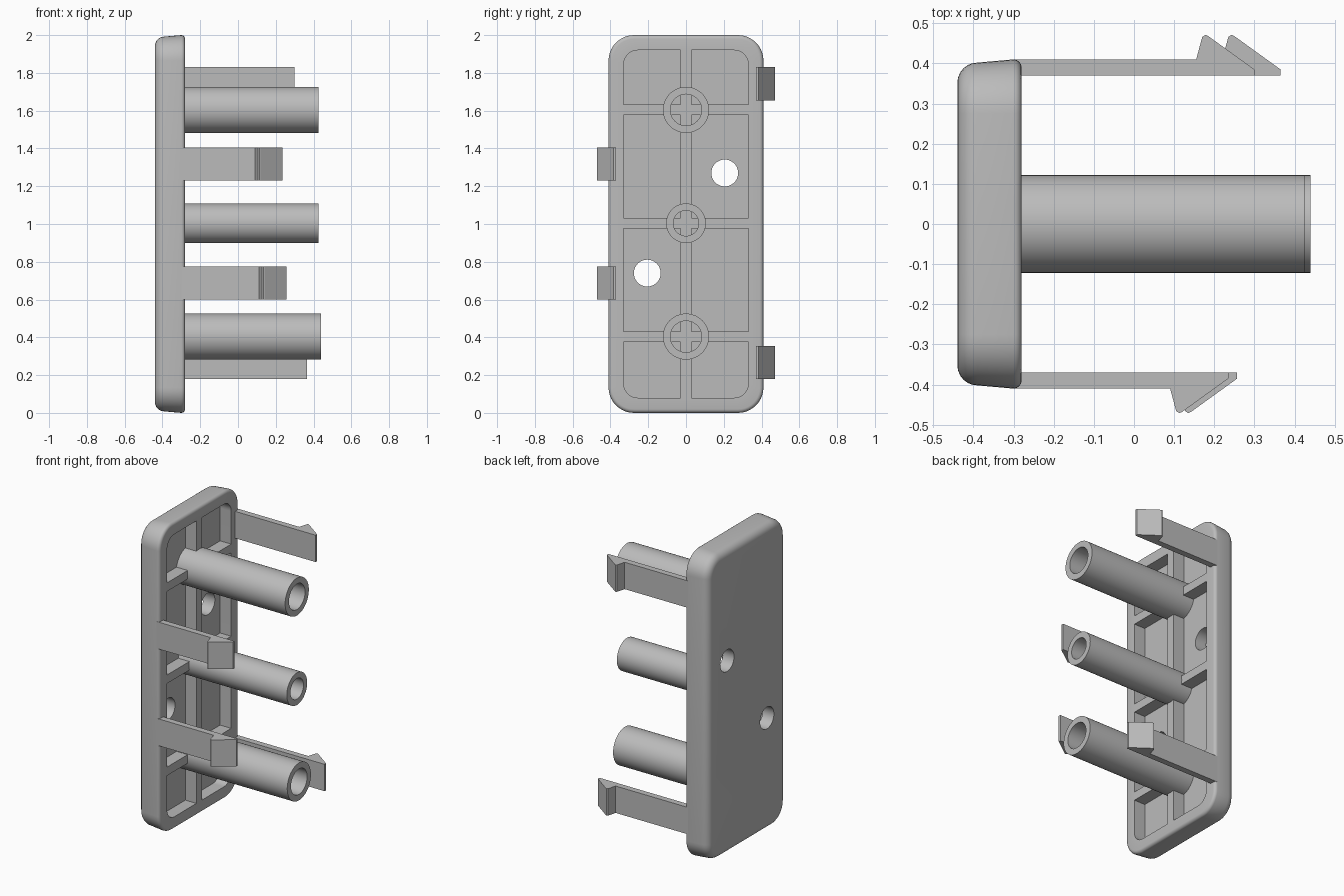
import bpy, bmesh, math
from mathutils import Matrix

old = bpy.data.objects.get("Cube")
if old:
    bpy.data.objects.remove(old, do_unlink=True)

grey = bpy.data.materials.new("plain grey")
grey.use_nodes = True
grey.diffuse_color = (0.5, 0.5, 0.5, 1)
grey.node_tree.nodes["Principled BSDF"].inputs["Base Color"].default_value = (0.5, 0.5, 0.5, 1)

BACK, FLOOR, RIM = -0.44, -0.36, -0.28
MID = 1.0


def make(name, bm, smooth=True):
    bmesh.ops.recalc_face_normals(bm, faces=bm.faces)
    mesh = bpy.data.meshes.new(name)
    bm.to_mesh(mesh)
    bm.free()
    mesh.materials.append(grey)
    ob = bpy.data.objects.new(name, mesh)
    bpy.context.collection.objects.link(ob)
    if smooth:
        shade(ob)
    return ob


def shade(ob):
    bpy.ops.object.select_all(action='DESELECT')
    ob.select_set(True)
    bpy.context.view_layer.objects.active = ob
    bpy.ops.object.shade_smooth_by_angle(angle=math.radians(35))


def loft(bm, rings, closed=False):
    """Bridge successive rings; cap both ends unless closed."""
    loops = [[bm.verts.new(p) for p in ring] for ring in rings]
    n = len(loops[0])
    pairs = list(zip(loops, loops[1:])) + ([(loops[-1], loops[0])] if closed else [])
    for a, b in pairs:
        for i in range(n):
            j = (i + 1) % n
            bm.faces.new((a[i], a[j], b[j], b[i]))
    if not closed:
        bm.faces.new(loops[0])
        bm.faces.new(loops[-1])


def rounded(x, inset, radius, steps=10):
    """Rounded rectangle across the plate, inset from its outer edge."""
    hy, hz = 0.41 - inset - radius, 1.0 - inset - radius
    pts = []
    for q, (sy, sz) in enumerate(((1, 1), (-1, 1), (-1, -1), (1, -1))):
        for k in range(steps + 1):
            a = math.pi / 2 * (q + k / steps)
            pts.append((x, sy * hy + radius * math.cos(a), MID + sz * hz + radius * math.sin(a)))
    return pts


def circle(x, r, z, n=48):
    return [(x, r * math.cos(2 * math.pi * i / n), z + r * math.sin(2 * math.pi * i / n)) for i in range(n)]


def box(name, lo, hi):
    bm = bmesh.new()
    bmesh.ops.create_cube(bm, size=1)
    for v in bm.verts:
        v.co = [(a + b) / 2 + c * (b - a) for a, b, c in zip(lo, hi, v.co)]
    return make(name, bm, False)


# Hollow cover plate: rounded back, slight draft, softened rim, recessed floor
rings = []
for k in range(7):
    a = math.pi / 2 * k / 6
    inset = 0.008 + 0.05 * (1 - math.sin(a))
    rings.append(rounded(BACK + 0.05 * (1 - math.cos(a)), inset, 0.135 - inset))
for k in range(5):
    a = math.pi / 2 * k / 4
    inset = 0.02 * (1 - math.cos(a))
    rings.append(rounded(RIM - 0.02 * (1 - math.sin(a)), inset, 0.135 - inset))
rings += [rounded(RIM, 0.08, 0.075), rounded(FLOOR, 0.08, 0.075)]
bm = bmesh.new()
loft(bm, rings)
plate = make("cover_plate", bm, False)

# Two screw holes through the floor
for y, z in ((0.205, 1.27), (-0.205, 0.74)):
    bm = bmesh.new()
    bmesh.ops.create_cone(bm, cap_ends=True, segments=40, radius1=0.071, radius2=0.071, depth=0.4,
                          matrix=Matrix.Translation((-0.4, y, z)) @ Matrix.Rotation(math.pi / 2, 4, 'Y'))
    cutter = make("hole_cutter", bm, False)
    cutter.hide_render = True
    mod = plate.modifiers.new("hole", 'BOOLEAN')
    mod.operation, mod.solver, mod.object = 'DIFFERENCE', 'EXACT', cutter
    bpy.context.view_layer.objects.active = plate
    bpy.ops.object.modifier_apply(modifier=mod.name)
    bpy.data.objects.remove(cutter, do_unlink=True)
shade(plate)

# Stiffening ribs
W = 0.028
box("long_rib", (FLOOR - 0.01, -W, 0.08), (RIM, W, 1.92))
posts = (("lower", 0.404, 0.122, 0.083, 0.44),
         ("middle", 1.004, 0.105, 0.067, 0.425),
         ("upper", 1.604, 0.122, 0.083, 0.425))
for label, z, outer, bore, tip in posts:
    box(label + "_cross_rib", (FLOOR - 0.01, -0.33, z - W), (RIM, 0.33, z + W))
    # Hollow post around the rib crossing
    bm = bmesh.new()
    loft(bm, [circle(FLOOR - 0.01, outer, z), circle(tip, outer, z),
              circle(tip, bore, z), circle(FLOOR - 0.01, bore, z)], closed=True)
    make(label + "_post", bm)

# Snap clips with barbed tips
for label, side, z, tip in (("left_upper", 1, 1.655, 0.30), ("left_lower", 1, 0.18, 0.365),
                            ("right_upper", -1, 1.23, 0.235), ("right_lower", -1, 0.60, 0.257)):
    profile = [(RIM - 0.02, 0.37), (tip, 0.37), (tip, 0.385), (tip - 0.115, 0.468), (tip - 0.122, 0.471),
               (tip - 0.130, 0.466), (tip - 0.145, 0.41), (RIM - 0.02, 0.41)]
    bm = bmesh.new()
    loft(bm, [[(x, side * y, h) for x, y in profile] for h in (z, z + 0.175)])
    make(label + "_clip", bm, False)
